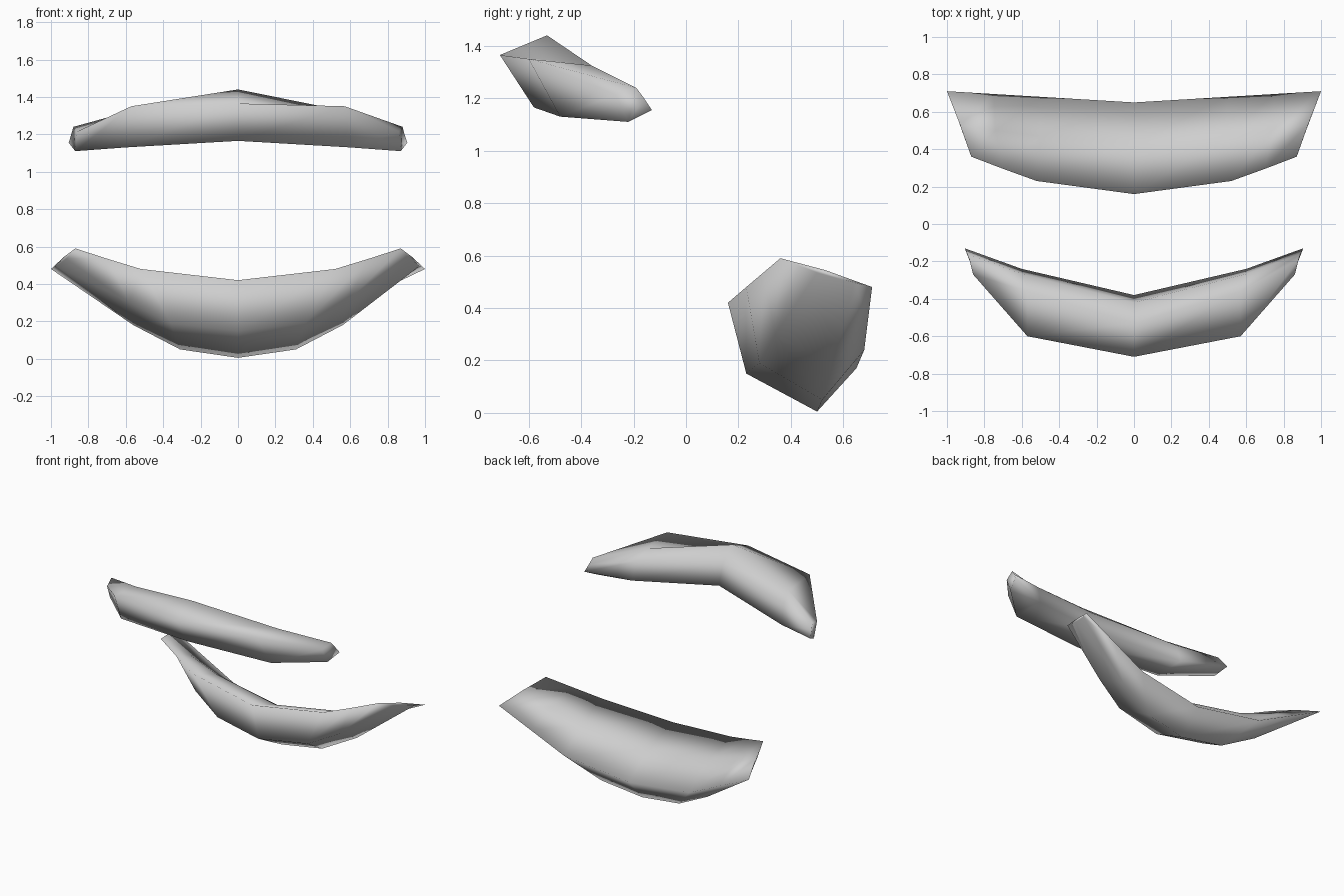
import bpy, bmesh

if "Cube" in bpy.data.objects:
    bpy.data.objects.remove(bpy.data.objects["Cube"])

grey = bpy.data.materials.new("plain_grey")
grey.diffuse_color = (0.62, 0.62, 0.62, 1)
grey.use_nodes = True
grey.node_tree.nodes["Principled BSDF"].inputs["Base Color"].default_value = grey.diffuse_color


def lofted_lip(name, sections):
    """Bridge the half sections from the middle to the tip, mirrored in x."""
    bm = bmesh.new()
    left = [[(-x, y, z) for x, y, z in s] for s in reversed(sections[1:])]
    rings = [[bm.verts.new(p) for p in s] for s in left + sections]
    n = len(rings[0])
    for a, b in zip(rings, rings[1:]):
        for i in range(n):
            j = (i + 1) % n
            bm.faces.new((a[i], a[j], b[j], b[i]))
    bm.faces.new(rings[0])
    bm.faces.new(rings[-1])
    bmesh.ops.recalc_face_normals(bm, faces=bm.faces[:])
    for f in bm.faces:
        f.smooth = True
    me = bpy.data.meshes.new(name)
    bm.to_mesh(me)
    bm.free()
    me.materials.append(grey)
    ob = bpy.data.objects.new(name, me)
    bpy.context.collection.objects.link(ob)
    return ob


# lower lip: front rim, top, back edge, underside, front bulge
lofted_lip("lower_lip", [
    [(0, .16, .42), (0, .43, .32), (0, .65, .17), (0, .50, .005), (0, .23, .15)],
    [(.52, .23, .48), (.5, .47, .39), (.5, .68, .24), (.31, .52, .05), (.36, .28, .19)],
    [(.70, .295, .535), (.74, .50, .46), (.75, .695, .36), (.56, .56, .18), (.58, .34, .30)],
    [(.87, .36, .59), (.93, .53, .545), (1, .71, .48), (.97, .64, .495), (.92, .50, .535)],
])

# upper lip: front edge, crest, back top, back bottom, underside
lofted_lip("upper_lip", [
    [(0, -.71, 1.365), (0, -.53, 1.44), (0, -.42, 1.35), (0, -.38, 1.20), (0, -.58, 1.165)],
    [(.57, -.60, 1.35), (.57, -.36, 1.325), (.59, -.27, 1.26), (.60, -.24, 1.13), (.60, -.48, 1.13)],
    [(.86, -.27, 1.215), (.88, -.19, 1.24), (.89, -.16, 1.20), (.905, -.13, 1.155), (.87, -.22, 1.11)],
])
